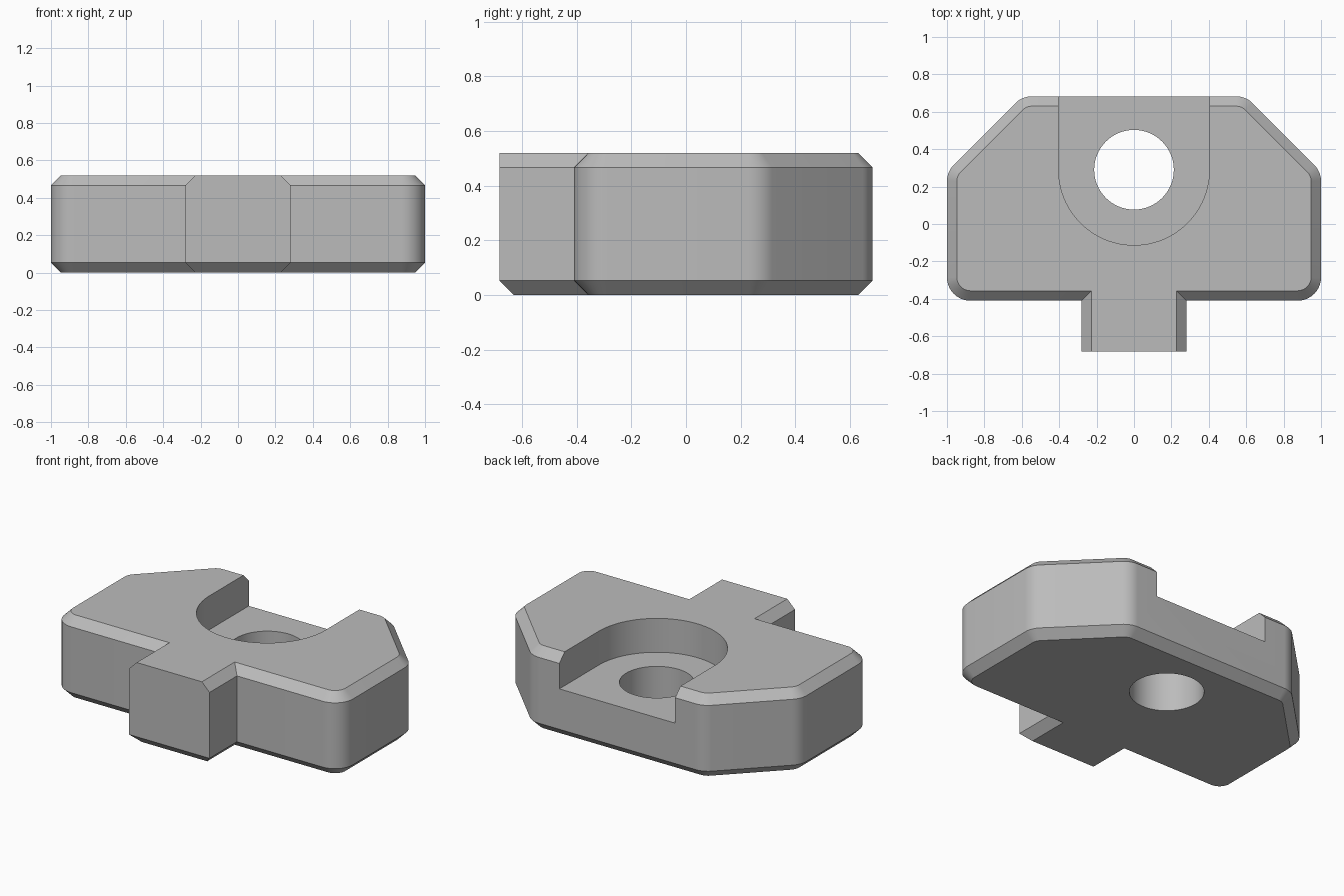
import bpy, bmesh
from math import sin, cos, tan, pi, radians
from mathutils import Vector

if "Cube" in bpy.data.objects:
    bpy.data.objects.remove(bpy.data.objects["Cube"])

HEIGHT, CHAMFER, FILLET = 0.52, 0.053, 0.125
FLOOR, HOLE_Y, HOLE_R, POCKET_R = 0.307, 0.29, 0.213, 0.403

grey = bpy.data.materials.new("plain grey")
grey.use_nodes = True
colour = (0.5, 0.5, 0.5, 1)
grey.diffuse_color = colour
grey.node_tree.nodes["Principled BSDF"].inputs["Base Color"].default_value = colour


def fillet(corner, start, turn, radius, steps=10):
    """Arc rounding a corner; start is the outward angle of the incoming edge."""
    corner = Vector(corner)
    middle = start + turn / 2
    centre = corner - Vector((cos(middle), sin(middle))) * radius / cos(turn / 2)
    return [centre + radius * Vector((cos(start + turn * i / steps), sin(start + turn * i / steps)))
            for i in range(steps + 1)]


def outline(inset, tab_inset):
    """Plan of the plate and its tab, moved inwards by inset."""
    r = FILLET - inset
    side, back, front, tab = 1 - inset, 0.683 - inset, -0.41 + inset, 0.28 - inset
    slope = 1.28 - inset * 2 ** 0.5
    half = [Vector((tab, -0.683 + tab_inset)), Vector((tab, front))]
    half += fillet((side, front), -pi / 2, pi / 2, r)
    half += fillet((side, slope - side), 0, pi / 4, r)
    half += fillet((slope - back, back), pi / 4, pi / 4, r)
    return half + [Vector((-p.x, p.y)) for p in reversed(half)]


def loft(name, layers):
    """Closed solid through stacked outlines given as (height, points)."""
    bm = bmesh.new()
    rings = [[bm.verts.new((p.x, p.y, z)) for p in pts] for z, pts in layers]
    for low, high in zip(rings, rings[1:]):
        for i in range(len(low)):
            j = (i + 1) % len(low)
            bm.faces.new((low[i], low[j], high[j], high[i]))
    bm.faces.new(rings[0][::-1])
    bm.faces.new(rings[-1])
    bmesh.ops.recalc_face_normals(bm, faces=bm.faces[:])
    mesh = bpy.data.meshes.new(name)
    bm.to_mesh(mesh)
    bm.free()
    mesh.materials.append(grey)
    obj = bpy.data.objects.new(name, mesh)
    bpy.context.collection.objects.link(obj)
    return obj


def arc(radius, start, end, steps):
    return [Vector((radius * cos(start + (end - start) * i / steps),
                    HOLE_Y + radius * sin(start + (end - start) * i / steps)))
            for i in range(steps + 1)]


# Plate with tab: chamfered all round below, all but the tab end above
body = loft("clamp_plate", [
    (0, outline(CHAMFER, CHAMFER)),
    (CHAMFER, outline(0, 0)),
    (HEIGHT - CHAMFER, outline(0, 0)),
    (HEIGHT, outline(CHAMFER, 0)),
])

# Pocket open to the back, and the through hole
pocket_plan = arc(POCKET_R, -pi, 0, 48) + [Vector((POCKET_R, 1)), Vector((-POCKET_R, 1))]
hole_plan = arc(HOLE_R, 0, 2 * pi, 64)[:-1]
cutters = [
    loft("pocket_cutter", [(FLOOR, pocket_plan), (1, pocket_plan)]),
    loft("hole_cutter", [(-1, hole_plan), (1, hole_plan)]),
]

bpy.context.view_layer.objects.active = body
body.select_set(True)
for cutter in cutters:
    cutter.hide_render = True
    cut = body.modifiers.new("cut", "BOOLEAN")
    cut.operation, cut.solver, cut.object = "DIFFERENCE", "EXACT", cutter
    bpy.ops.object.modifier_apply(modifier=cut.name)
    bpy.data.objects.remove(cutter)

bpy.ops.object.shade_smooth_by_angle(angle=radians(25))
